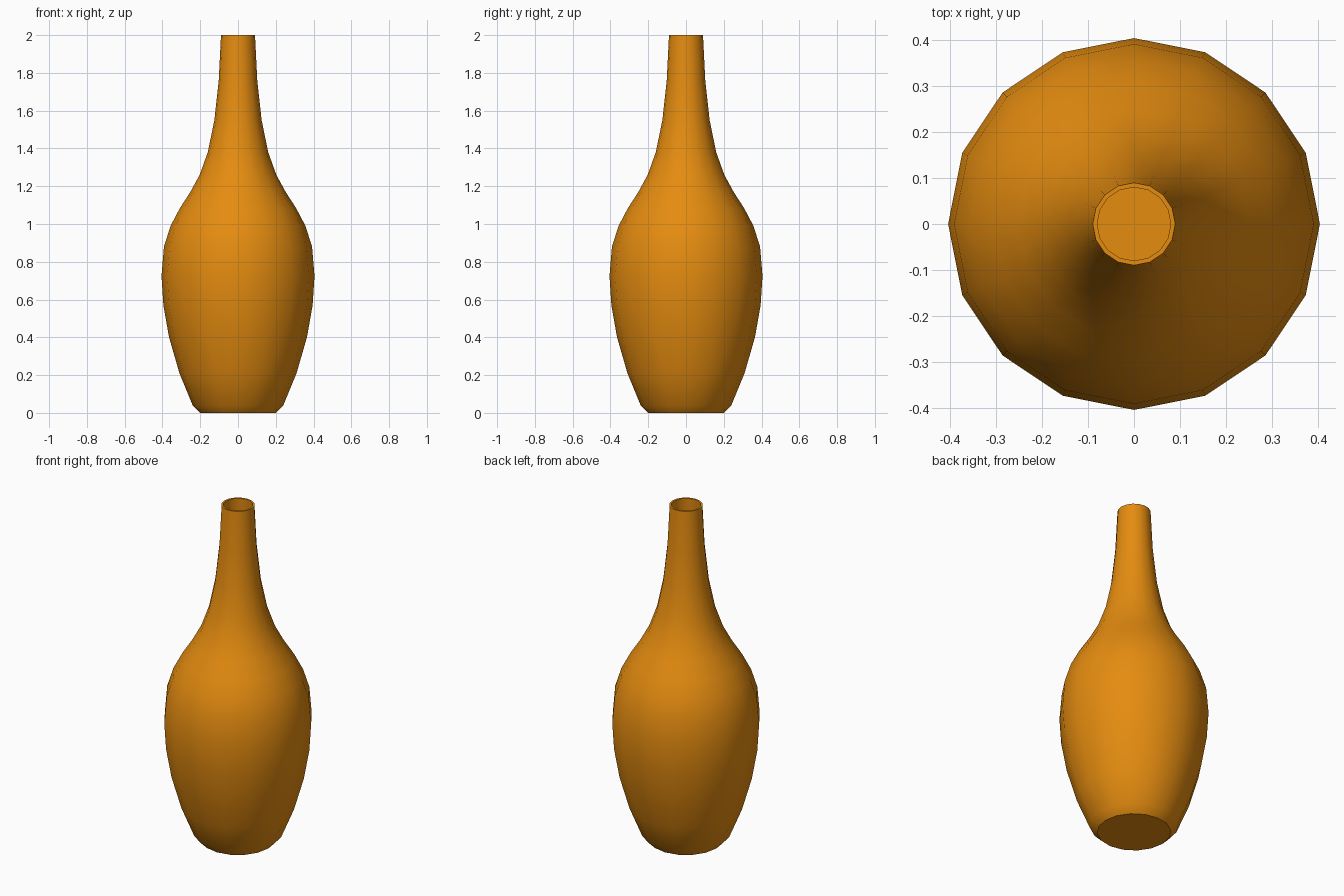
import bpy, bmesh, math

if "Cube" in bpy.data.objects:
    bpy.data.objects.remove(bpy.data.objects["Cube"])

SIDES = 16
WALL = 0.01

# Outer profile from foot to lip: (radius, height)
outer = [(0.20, 0.0), (0.24, 0.04), (0.31, 0.21), (0.365, 0.40), (0.395, 0.57),
         (0.405, 0.725), (0.392, 0.88), (0.357, 0.99), (0.307, 1.085),
         (0.252, 1.17), (0.203, 1.26), (0.16, 1.38), (0.125, 1.55),
         (0.102, 1.76), (0.09, 2.0)]

# Inner wall from lip back down to the inside floor
inner = [(r - WALL, max(z, WALL)) for r, z in reversed(outer)]

# Lathe the hollow shell
bm = bmesh.new()
rings = []
for r, z in outer + inner:
    rings.append([bm.verts.new((r * math.cos(a), r * math.sin(a), z))
                  for a in (2 * math.pi * i / SIDES for i in range(SIDES))])
for low, high in zip(rings, rings[1:]):
    for i in range(SIDES):
        j = (i + 1) % SIDES
        bm.faces.new((low[i], low[j], high[j], high[i]))

# Underside and inside floor
bm.faces.new(list(reversed(rings[0])))
bm.faces.new(rings[-1])
bmesh.ops.recalc_face_normals(bm, faces=bm.faces)

mesh = bpy.data.meshes.new("vase")
bm.to_mesh(mesh)
bm.free()
vase = bpy.data.objects.new("vase", mesh)
bpy.context.collection.objects.link(vase)

# Amber glaze
glaze = bpy.data.materials.new("amber_orange")
glaze.diffuse_color = (0.78, 0.262, 0.005, 1.0)
glaze.use_nodes = True
glaze.node_tree.nodes["Principled BSDF"].inputs["Base Color"].default_value = glaze.diffuse_color
mesh.materials.append(glaze)

# Smooth body, crisp lip and foot
bpy.context.view_layer.objects.active = vase
vase.select_set(True)
bpy.ops.object.shade_smooth_by_angle(angle=math.radians(35))
